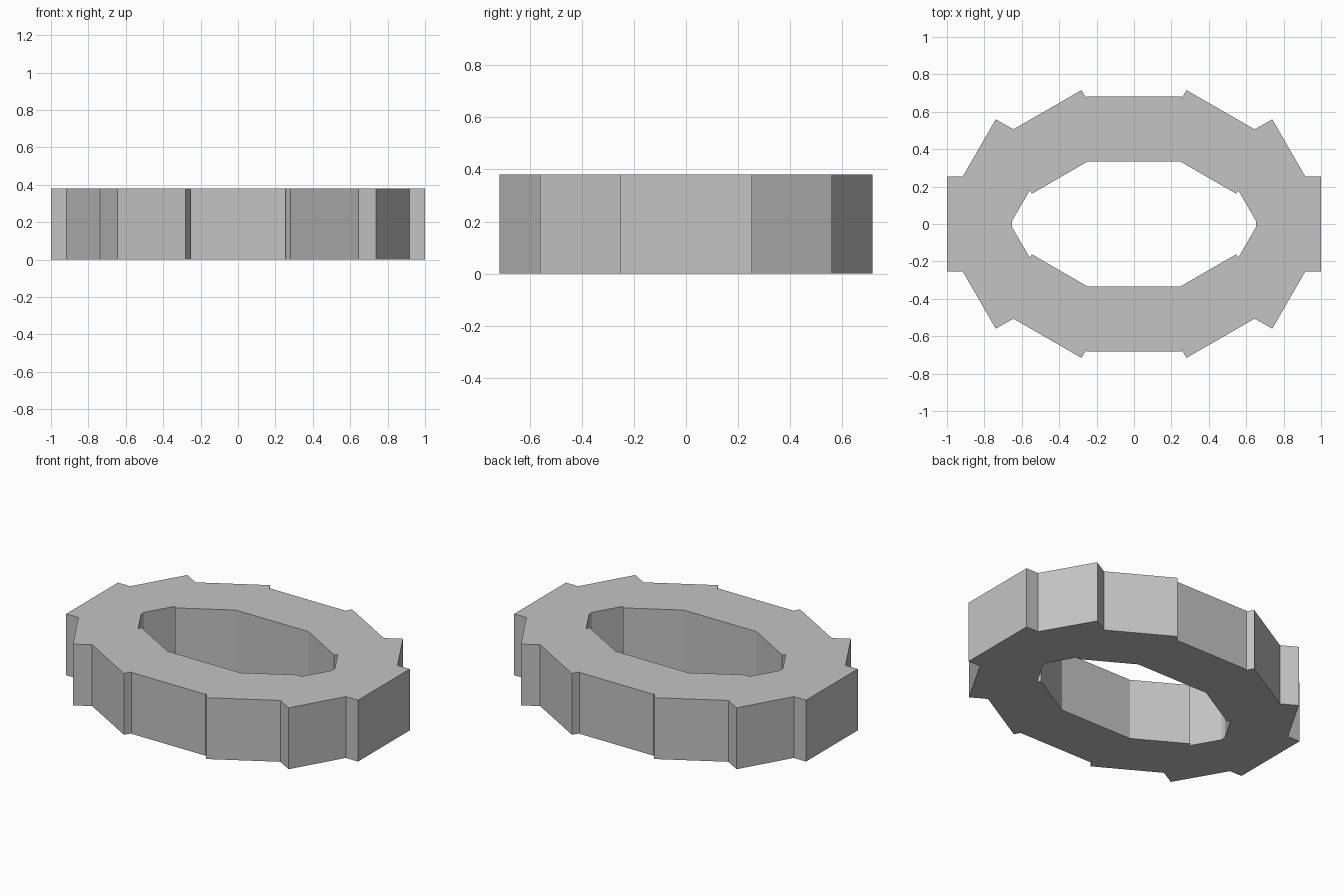
import bpy
import bmesh

HEIGHT = 0.38

# Remove the default cube
cube = bpy.data.objects.get("Cube")
if cube:
    bpy.data.objects.remove(cube, do_unlink=True)

# Plain grey material
grey = bpy.data.materials.new("plain_grey")
grey.use_nodes = True
colour = (0.55, 0.55, 0.55, 1.0)
grey.diffuse_color = colour
grey.node_tree.nodes["Principled BSDF"].inputs["Base Color"].default_value = colour

# Quarter outlines of the toothed outside and the oval opening
outer_quarter = [(1.0, 0.2535), (0.916, 0.2535), (0.739, 0.56), (0.645, 0.506),
                 (0.2805, 0.716), (0.2535, 0.669), (0.2535, 0.6805)]
inner_quarter = [(0.653, 0.015), (0.557, 0.181), (0.546, 0.162), (0.249, 0.3335)]


def full_loop(quarter):
    """Mirror a quarter outline across both axes into a closed loop."""
    half = quarter + [(-x, y) for x, y in reversed(quarter)]
    return half + [(x, -y) for x, y in reversed(half)]


def add_loop(bm, points):
    verts = [bm.verts.new((x, y, 0)) for x, y in points]
    return [bm.edges.new((a, b)) for a, b in zip(verts, verts[1:] + verts[:1])]


# Toothed ring: fill between the outlines and extrude upwards
bm = bmesh.new()
edges = add_loop(bm, full_loop(outer_quarter)) + add_loop(bm, full_loop(inner_quarter))
bmesh.ops.triangle_fill(bm, edges=edges, use_beauty=True, use_dissolve=False)
raised = bmesh.ops.extrude_face_region(bm, geom=bm.faces[:], use_keep_orig=True)
top_verts = [g for g in raised["geom"] if isinstance(g, bmesh.types.BMVert)]
bmesh.ops.translate(bm, verts=top_verts, vec=(0, 0, HEIGHT))
bmesh.ops.recalc_face_normals(bm, faces=bm.faces[:])

mesh = bpy.data.meshes.new("toothed_ring")
bm.to_mesh(mesh)
bm.free()
mesh.materials.append(grey)
ring = bpy.data.objects.new("toothed_ring", mesh)
bpy.context.collection.objects.link(ring)
